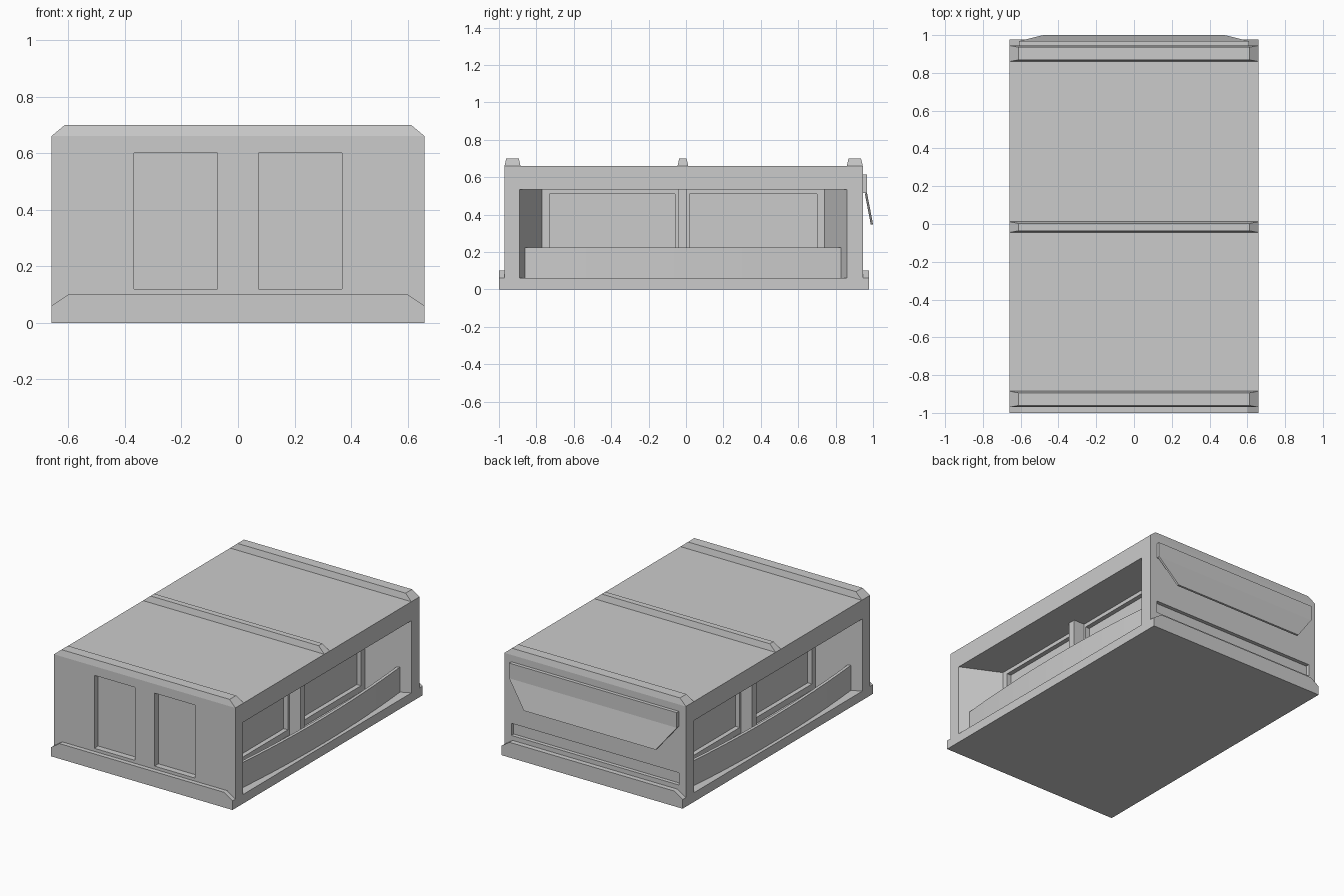
import bpy, bmesh, math
from mathutils import Vector

if "Cube" in bpy.data.objects:
    bpy.data.objects.remove(bpy.data.objects["Cube"])


def finish(name, bm):
    bmesh.ops.recalc_face_normals(bm, faces=bm.faces[:])
    me = bpy.data.meshes.new(name)
    bm.to_mesh(me)
    bm.free()
    ob = bpy.data.objects.new(name, me)
    bpy.context.collection.objects.link(ob)
    return ob


def loft(name, low, high):
    """Solid between two matching point loops."""
    bm = bmesh.new()
    a = [bm.verts.new(p) for p in low]
    b = [bm.verts.new(p) for p in high]
    bm.faces.new(a)
    bm.faces.new(b)
    for i in range(len(a)):
        j = (i + 1) % len(a)
        bm.faces.new((a[i], a[j], b[j], b[i]))
    return finish(name, bm)


def prism(name, pts, axis, lo, hi):
    """Extrude a 2D profile along x, y or z."""
    def put(p, t):
        q = list(p)
        q.insert("xyz".index(axis), t)
        return Vector(q)
    return loft(name, [put(p, lo) for p in pts], [put(p, hi) for p in pts])


def box(name, x0, x1, y0, y1, z0, z1):
    x0, x1 = sorted((x0, x1))
    return prism(name, [(x0, y0), (x1, y0), (x1, y1), (x0, y1)], "z", z0, z1)


# main shell
body = box("shelter_body", -0.66, 0.66, -0.97, 0.945, 0, 0.66)
cutters = []

# side bays with splayed ends, and two window recesses in each inner wall
for s in (-1, 1):
    plan = [(s * 0.68, -0.8994), (s * 0.405, -0.77), (s * 0.405, 0.74), (s * 0.68, 0.8694)]
    cutters.append(prism("bay_cutter", plan, "z", 0.06, 0.535))
    for y0, y1 in ((-0.73, -0.06), (0.02, 0.70)):
        cutters.append(box("side_window_cutter", s * 0.375, s * 0.43, y0, y1, 0.1, 0.51))
    # front window recesses
    cutters.append(box("front_window_cutter", s * 0.072, s * 0.367, -1.05, -0.93, 0.12, 0.6))

# long slot in the back wall
cutters.append(box("back_slot_cutter", -0.61, 0.61, 0.92, 1.05, 0.13, 0.21))

for c in cutters:
    c.hide_render = True
    m = body.modifiers.new("cut", "BOOLEAN")
    m.operation = "DIFFERENCE"
    m.solver = "EXACT"
    m.object = c
dg = bpy.context.evaluated_depsgraph_get()
dg.update()
cut_mesh = bpy.data.meshes.new_from_object(body.evaluated_get(dg))
body.modifiers.clear()
body.data = cut_mesh
for c in cutters:
    bpy.data.objects.remove(c)

# roof ribs with chamfered ends
for name, y0, y1 in (("front_roof_rib", -0.97, -0.885),
                     ("middle_roof_rib", -0.045, 0.012),
                     ("back_roof_rib", 0.86, 0.945)):
    def rect(x, a, b, z):
        return [(-x, a, z), (x, a, z), (x, b, z), (-x, b, z)]
    loft(name, rect(0.66, y0, y1, 0.66), rect(0.612, y0 + 0.009, y1 - 0.009, 0.70))

# skirting lips at both ends
lip = [(-0.66, 0), (0.66, 0), (0.66, 0.06), (0.60, 0.1), (-0.60, 0.1), (-0.66, 0.06)]
prism("front_lip", lip, "y", -1.0, -0.97)
prism("back_lip", lip, "y", 0.945, 0.978)

# centre posts and bowed low barriers in the side bays
for s in (-1, 1):
    box("side_post", s * 0.405, s * 0.485, -0.042, 0.006, 0.06, 0.535)
    n = 12
    outer = []
    for i in range(n + 1):
        t = i / n
        outer.append((s * (0.598 + 0.04 * (1 - (2 * t - 1) ** 2)), -0.86 + 1.69 * t))
    inner = [(x - s * 0.02, y) for x, y in reversed(outer)]
    barrier = prism("side_barrier", outer + inner, "z", 0.06, 0.225)
    bpy.ops.object.select_all(action="DESELECT")
    barrier.select_set(True)
    bpy.context.view_layer.objects.active = barrier
    bpy.ops.object.shade_smooth_by_angle(angle=math.radians(30))

# back awning: upright head and tilted flap with clipped corners
box("awning_head", -0.61, 0.61, 0.945, 0.968, 0.515, 0.615)
front = [(-0.61, 0.968, 0.515), (0.61, 0.968, 0.515), (0.48, 1.0, 0.348), (-0.48, 1.0, 0.348)]
loft("awning_flap", front, [(x, y - 0.012, z - 0.002) for x, y, z in front])
